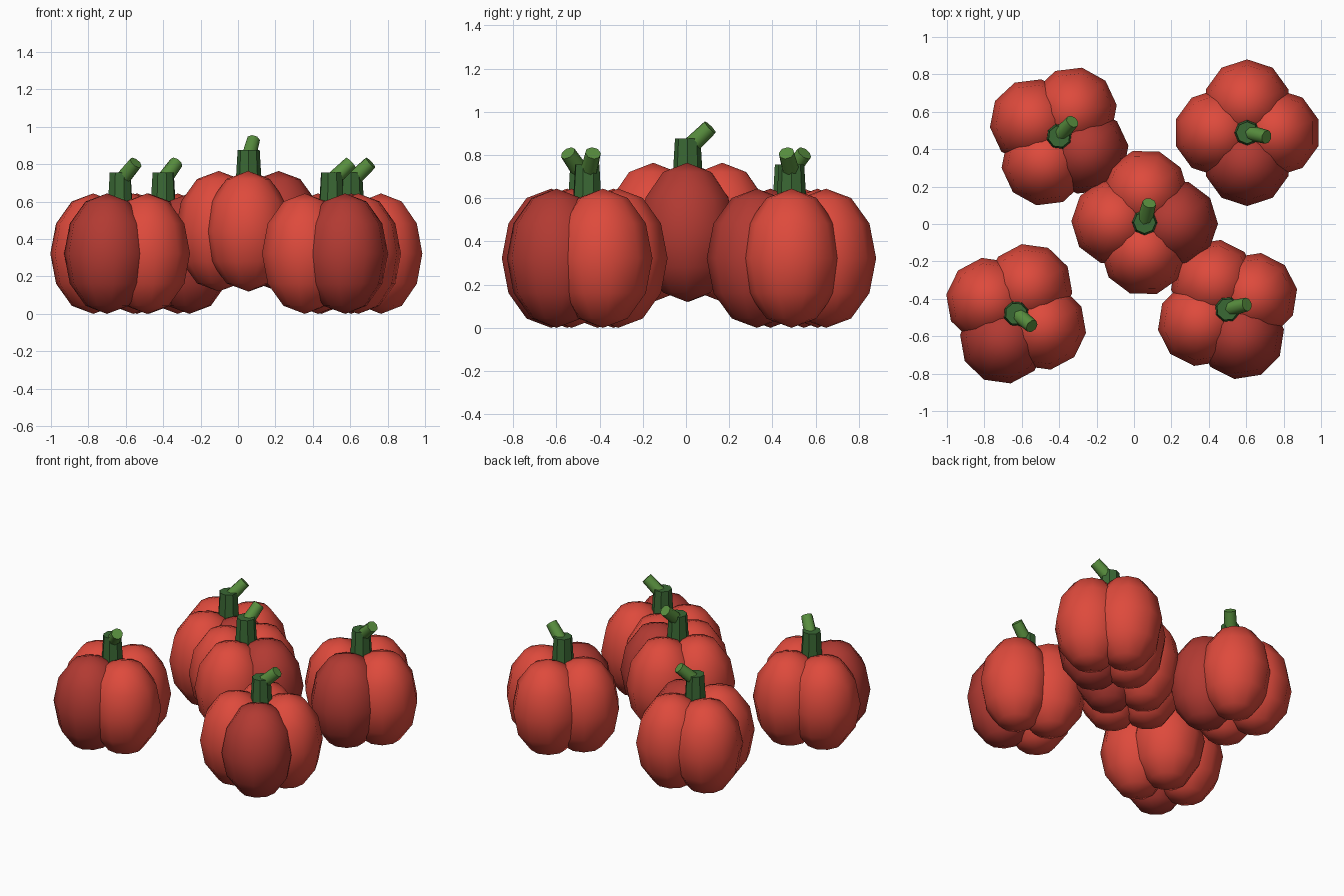
import bpy, bmesh, math
from mathutils import Matrix, Vector

if "Cube" in bpy.data.objects:
    bpy.data.objects.remove(bpy.data.objects["Cube"])


def srgb(r, g, b):
    return tuple(((c / 255 + 0.055) / 1.055) ** 2.4 for c in (r, g, b)) + (1,)


def material(name, rgb):
    m = bpy.data.materials.new(name)
    m.diffuse_color = srgb(*rgb)
    m.use_nodes = True
    m.node_tree.nodes["Principled BSDF"].inputs["Base Color"].default_value = m.diffuse_color
    return m


RED = material("pumpkin red", (222, 74, 60))
DARK_RED = material("deep pumpkin red", (178, 58, 50))
DARK_GREEN = material("stem dark green", (58, 104, 52))
GREEN = material("stem light green", (88, 142, 62))

LOBE_R, LOBE_H, LOBE_OFFSET = 0.232, 0.322, 0.16


def finish(bm, name, mats, place, angle):
    """Turn a bmesh into a smooth-by-angle object set at its place."""
    me = bpy.data.meshes.new(name)
    bm.to_mesh(me)
    bm.free()
    for m in mats:
        me.materials.append(m)
    ob = bpy.data.objects.new(name, me)
    bpy.context.collection.objects.link(ob)
    ob.matrix_world = place
    bpy.ops.object.select_all(action='DESELECT')
    ob.select_set(True)
    bpy.context.view_layer.objects.active = ob
    bpy.ops.object.shade_smooth_by_angle(angle=math.radians(angle))
    return ob


def pumpkin(name, x, y, z, turn):
    place = Matrix.Translation((x, y, z)) @ Matrix.Rotation(math.radians(turn), 4, 'Z')

    # body: four overlapping stretched lobes, one of them deeper red
    bm = bmesh.new()
    for i, a in enumerate((0, 90, 180, 270)):
        a = math.radians(a)
        centre = Vector((LOBE_OFFSET * math.cos(a), LOBE_OFFSET * math.sin(a), LOBE_H))
        lobe = bmesh.ops.create_uvsphere(
            bm, u_segments=10, v_segments=6, radius=1,
            matrix=Matrix.Translation(centre) @ Matrix.Diagonal((LOBE_R, LOBE_R, LOBE_H, 1)))
        for f in {f for v in lobe["verts"] for f in v.link_faces}:
            f.material_index = 1 if i == 3 else 0
    finish(bm, name + "_body", (RED, DARK_RED), place, 60)

    # stem base: short tapered octagon
    bm = bmesh.new()
    bmesh.ops.create_cone(bm, cap_ends=True, segments=8, radius1=0.072, radius2=0.059,
                          depth=0.22, matrix=Matrix.Translation((0, 0, 0.645)))
    finish(bm, name + "_stem_base", (DARK_GREEN,), place, 30)

    # stem tip: thin cylinder leaning to one side
    bm = bmesh.new()
    lean = (Matrix.Translation((0.012, 0, 0.72)) @ Matrix.Rotation(math.radians(-14), 4, 'Z')
            @ Matrix.Rotation(math.radians(47), 4, 'Y') @ Matrix.Translation((0, 0, 0.055)))
    bmesh.ops.create_cone(bm, cap_ends=True, segments=8, radius1=0.042, radius2=0.037,
                          depth=0.15, matrix=lean)
    finish(bm, name + "_stem_tip", (GREEN,), place, 50)


# four pumpkins around a raised middle one
pumpkin("middle_pumpkin", 0.057, 0.008, 0.12, 89)
pumpkin("back_right_pumpkin", 0.605, 0.488, 0, 0)
pumpkin("front_right_pumpkin", 0.50, -0.457, 0, 27)
pumpkin("back_left_pumpkin", -0.40, 0.468, 0, 61)
pumpkin("front_left_pumpkin", -0.63, -0.48, 0, -26)
